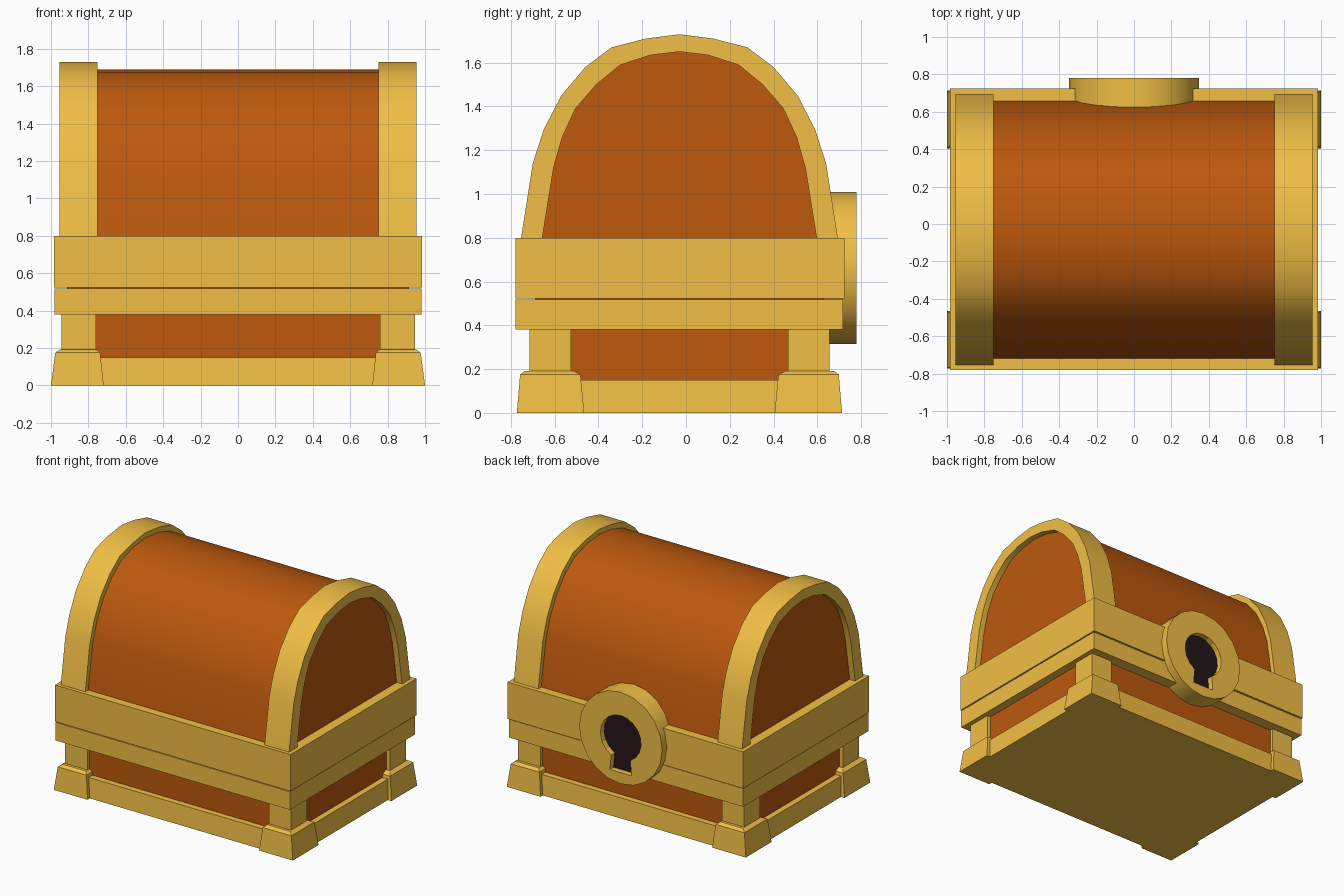
import bpy, bmesh, math

if "Cube" in bpy.data.objects:
    bpy.data.objects.remove(bpy.data.objects["Cube"])

CY = -0.03  # chest body is centred slightly forward of the lock


def material(name, rgb):
    m = bpy.data.materials.new(name)
    m.diffuse_color = (*rgb, 1)
    m.use_nodes = True
    m.node_tree.nodes["Principled BSDF"].inputs["Base Color"].default_value = m.diffuse_color
    return m


GOLD = material("gold", (0.88, 0.52, 0.06))
WOOD = material("wood", (0.51, 0.10, 0.004))
DARK = material("keyhole_dark", (0.02, 0.008, 0.009))


def make(name, rings, mat, mirror=None, smooth=False):
    """Loft closed rings of points, capping both ends."""
    bm = bmesh.new()
    loops = [[bm.verts.new(p) for p in ring] for ring in rings]
    n = len(loops[0])
    for a, b in zip(loops, loops[1:]):
        for i in range(n):
            j = (i + 1) % n
            bm.faces.new((a[i], a[j], b[j], b[i]))
    bm.faces.new(loops[0])
    bm.faces.new(loops[-1])
    bmesh.ops.recalc_face_normals(bm, faces=bm.faces)
    me = bpy.data.meshes.new(name)
    bm.to_mesh(me)
    bm.free()
    ob = bpy.data.objects.new(name, me)
    ob.location.y = CY
    bpy.context.collection.objects.link(ob)
    me.materials.append(mat)
    if mirror:
        ob.modifiers.new("mirror", "MIRROR").use_axis = mirror
    if smooth:
        bpy.ops.object.select_all(action='DESELECT')
        ob.select_set(True)
        bpy.context.view_layer.objects.active = ob
        bpy.ops.object.shade_smooth_by_angle(angle=math.radians(30))
    return ob


def rect(x0, x1, y0, y1, z):
    return [(x0, y0, z), (x1, y0, z), (x1, y1, z), (x0, y1, z)]


def along_x(profile, x0, x1):
    return [[(x, y, z) for y, z in profile] for x in (x0, x1)]


def along_y(profile, y0, y1):
    return [[(x, y - CY, z) for x, z in profile] for y in (y0, y1)]


def arch(half):
    return half + [(-y, z) for y, z in reversed(half) if y != 0]


# Lid: wooden barrel between two raised gold arches
outer = arch([(-.725, .79), (-.67, 1.14), (-.62, 1.295), (-.54, 1.45),
              (-.43, 1.58), (-.31, 1.67), (-.155, 1.71), (0, 1.73)])
inner = arch([(-.628, .79), (-.575, 1.12), (-.535, 1.26), (-.475, 1.39),
              (-.38, 1.50), (-.27, 1.59), (-.13, 1.635), (0, 1.65)])
barrel = arch([(-.69, .79), (-.635, 1.13), (-.585, 1.28), (-.51, 1.42),
               (-.405, 1.545), (-.29, 1.63), (-.145, 1.675), (0, 1.69)])
make("lid_barrel", along_x(barrel, -.91, .91), WOOD, smooth=True)
make("lid_arch", along_x(outer + inner[::-1], .75, .955), GOLD,
     mirror=(True, False, False), smooth=True)

# Gold bands around the seam, with a thin groove between them
make("lid_band", [rect(-.985, .985, -.75, .755, z) for z in (.523, .80)], GOLD)
make("base_band", [rect(-.98, .98, -.748, .747, z) for z in (.38, .517)], GOLD)

# Wooden body and gold plinth
make("body", [rect(-.915, .915, -.66, .66, z) for z in (.10, .56)], WOOD)
make("plinth", [rect(-.97, .97, -.715, .715, 0),
                rect(-.96, .96, -.705, .705, .15)], GOLD)

# Four corner posts standing on flared feet
both = (True, True, False)
make("corner_post", [rect(.76, .945, .495, .685, z) for z in (.18, .39)],
     GOLD, mirror=both)
make("corner_foot", [rect(.718, 1.0, .435, .743, 0),
                     rect(.737, .977, .452, .728, .175),
                     rect(.758, .952, .485, .705, .192)], GOLD, mirror=both)

# Round lock plate on the back, with a recessed keyhole
LZ, R = .662, .347
disc = [(R * math.cos(math.tau * i / 20), LZ + R * math.sin(math.tau * i / 20))
        for i in range(20)]
lock = make("lock_plate", along_y(disc, .50, .78), GOLD, smooth=True)
a0, a1 = math.radians(-62), math.radians(242)
keyhole = [(.17 * math.cos(a0 + (a1 - a0) * i / 16),
            LZ + .17 * math.sin(a0 + (a1 - a0) * i / 16)) for i in range(17)]
keyhole += [(-.09, .40), (.09, .40)]
cutter = make("keyhole_cutter", along_y(keyhole, .735, .85), GOLD)
cutter.hide_render = True
cutter.hide_viewport = True
cut = lock.modifiers.new("keyhole", "BOOLEAN")
cut.operation = 'DIFFERENCE'
cut.solver = 'EXACT'
cut.object = cutter
make("keyhole", along_y(keyhole, .70, .737), DARK)
